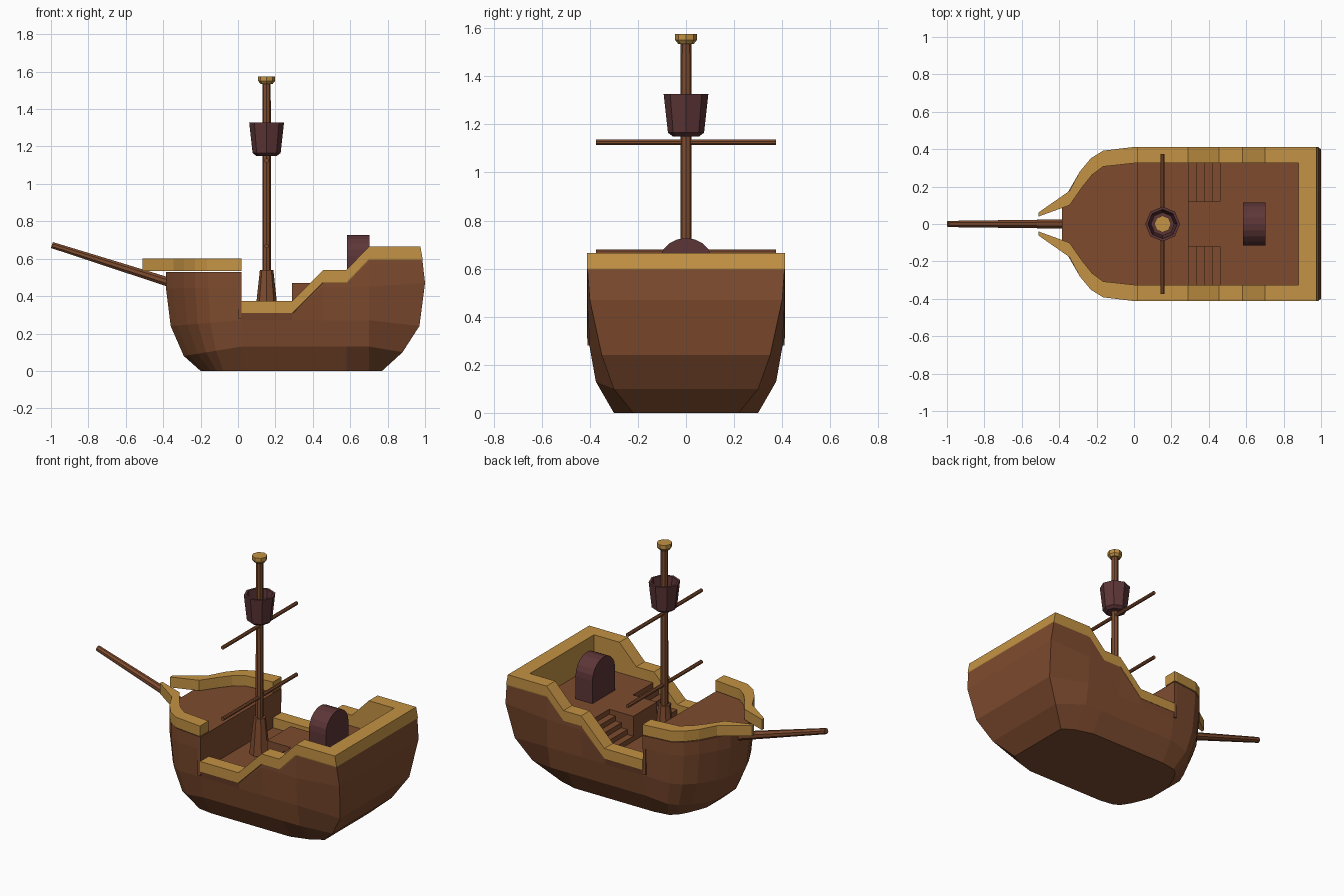
import bpy, bmesh, math
from mathutils import Vector

if "Cube" in bpy.data.objects:
    bpy.data.objects.remove(bpy.data.objects["Cube"])


def material(name, rgb):
    m = bpy.data.materials.new(name)
    m.diffuse_color = (*rgb, 1)
    m.use_nodes = True
    m.node_tree.nodes["Principled BSDF"].inputs["Base Color"].default_value = m.diffuse_color
    return m


WOOD = material("brown_wood", (0.21, 0.071, 0.028))
GOLD = material("golden_trim", (0.55, 0.29, 0.058))
MAROON = material("dark_maroon", (0.11, 0.036, 0.038))


def finish(name, bm, mat):
    bmesh.ops.remove_doubles(bm, verts=bm.verts, dist=0.0005)
    bmesh.ops.recalc_face_normals(bm, faces=bm.faces)
    me = bpy.data.meshes.new(name)
    bm.to_mesh(me)
    bm.free()
    me.materials.append(mat)
    ob = bpy.data.objects.new(name, me)
    bpy.context.collection.objects.link(ob)
    return ob


def box(name, x0, x1, y0, y1, z0, z1, mat):
    bm = bmesh.new()
    bmesh.ops.create_cube(bm, size=1)
    for v in bm.verts:
        v.co = (x0 + (v.co.x + .5) * (x1 - x0), y0 + (v.co.y + .5) * (y1 - y0),
                z0 + (v.co.z + .5) * (z1 - z0))
    return finish(name, bm, mat)


def loft(name, rings, mat, caps=True):
    """Skin closed rings of points."""
    bm = bmesh.new()
    rows = [[bm.verts.new(p) for p in r] for r in rings]
    n = len(rows[0])
    for a, b in zip(rows, rows[1:]):
        for i in range(n):
            j = (i + 1) % n
            bm.faces.new((a[i], a[j], b[j], b[i]))
    if caps:
        bm.faces.new(rows[0])
        bm.faces.new(rows[-1])
    return finish(name, bm, mat)


def turned(name, profile, x, mat, caps=True, n=8):
    """Lathe (radius, z) points around a vertical axis."""
    return loft(name, [[(x + r * math.cos(i * math.tau / n), r * math.sin(i * math.tau / n), z)
                        for i in range(n)] for r, z in profile], mat, caps)


def pole(name, a, b, r0, r1, mat, n=8):
    a, b = Vector(a), Vector(b)
    q = (b - a).to_track_quat('Z', 'Y')
    rings = [[p + q @ Vector((r * math.cos((i + .5) * math.tau / n),
                              r * math.sin((i + .5) * math.tau / n), 0)) for i in range(n)]
             for p, r in ((a, r0), (b, r1))]
    return loft(name, rings, mat)


# Hull: columns of points per station, lofted and mirrored
DECK, UPPER, FORE = .31, .47, .53
bow = [(-.385, .10), (-.35, .175), (-.29, .28), (-.23, .35), (-.16, .39), (.02, .41)]
sheer = [(.02, .31), (.29, .31), (.455, .475), (.58, .475), (.70, .60)]
widths = [.30, .375, .40, .41, .41]
bow_x = [-.2, -.29, -.36, -.385, -.385]
bow_z = [0, .08, .24, .44, FORE]
mid_z = [0, .13, .27, .45, FORE]
columns = []
for x, y in bow:
    t = (.02 - x) / .405
    columns.append([(.02 + t * (bow_x[k] - .02), y * widths[k] / .41,
                     mid_z[k] + t * (bow_z[k] - mid_z[k])) for k in range(5)])
for x, top in sheer:
    columns.append([(x, .265 if (x == .70 and k == 0) else widths[k],
                     top if k == 4 else min(mid_z[k], top)) for k in range(5)])
columns.append(list(zip([.77, .88, .97, 1.0, .985], [.22, .30, .35, .40, .41],
                        [0, .10, .24, .47, .60])))

bm = bmesh.new()
port = [[bm.verts.new(p) for p in c] for c in columns]
star = [[bm.verts.new((x, -y, z)) for x, y, z in c] for c in columns]
nb = len(bow)
for i in range(len(columns) - 1):
    a, b, c, d = port[i], port[i + 1], star[i], star[i + 1]
    if i != nb - 1:
        for k in range(4):
            bm.faces.new((a[k], a[k + 1], b[k + 1], b[k]))
            bm.faces.new((c[k], d[k], d[k + 1], c[k + 1]))
        bm.faces.new((a[0], b[0], d[0], c[0]))            # bottom
    if i < nb - 1:
        bm.faces.new((a[4], c[4], d[4], b[4]))            # foredeck
for e in (0, -1):                                         # stem and transom
    for k in range(4):
        bm.faces.new((port[e][k], star[e][k], star[e][k + 1], port[e][k + 1]))
# collapsed quads where the sheer is low are cleaned up here
bmesh.ops.dissolve_degenerate(bm, dist=0.0005, edges=bm.edges)
finish("hull", bm, WOOD)

# Decks, bulkhead and stairs
box("fore_bulkhead", 0, .02, -.409, .409, .28, FORE - .001, WOOD)
box("main_deck", .01, .47, -.335, .335, DECK - .03, DECK, WOOD)
box("upper_deck", .46, .90, -.335, .335, DECK - .03, UPPER, WOOD)
box("stair_landing", .29, .465, -.12, .12, DECK - .01, UPPER, WOOD)
for side, y0, y1 in (("port", .115, .33), ("starboard", -.33, -.115)):
    for i in range(4):
        box(f"{side}_step_{i + 1}", .29 + .0425 * i, .465, y0, y1, DECK - .01,
            DECK + .032 * (i + 1), WOOD)

# Aft rail: U-shaped bulwark with a gold inner wall down to the deck
half = []
for x, low in sheer:
    half.append([(x, .412, low), (x, .412, low + .065), (x, .325, low + .065), (x, .325, DECK - .01)])
half.append([(.987, .412, .60), (.975, .412, .665), (.88, .325, .665), (.88, .325, DECK - .01)])
mirrored = [[(x, -y, z) for x, y, z in r] for r in reversed(half)]
loft("aft_rail", half + mirrored, GOLD)

# Fore rails, flaring past the stem
outer = [(.02, .412), (0, .412), (-.165, .392), (-.23, .352), (-.29, .28), (-.345, .177), (-.51, .062)]
inner = [(.02, .325), (0, .325), (-.165, .307), (-.225, .262), (-.275, .20), (-.345, .10), (-.51, .04)]
for side, s in (("port", 1), ("starboard", -1)):
    loft(f"{side}_fore_rail",
         [[(ox, s * oy, FORE + .005), (ox, s * oy, .602), (ix, s * iy, .602), (ix, s * iy, FORE + .005)]
          for (ox, oy), (ix, iy) in zip(outer, inner)], GOLD)

# Arched cabin hatch on the upper deck
arch = [(.115, UPPER - .01)] + [(.115 * math.cos(a * math.pi / 10), .615 + .112 * math.sin(a * math.pi / 10))
                                for a in range(11)] + [(-.115, UPPER - .01)]
loft("arched_hatch", [[(x, y, z) for y, z in arch] for x in (.583, .703)], MAROON)

# Mast, lookout basket and spars
MX = .153
turned("mast_foot", [(.062, DECK - .01), (.036, .54)], MX, WOOD)
turned("mast", [(.023, .5), (.022, 1.55)], MX, WOOD)
turned("mast_cap", [(.033, 1.535), (.045, 1.55), (.045, 1.575)], MX, GOLD)
turned("lookout_basket", [(.02, 1.15), (.055, 1.15), (.075, 1.165), (.093, 1.327), (.078, 1.327),
                          (.062, 1.18), (.02, 1.18)], MX, MAROON, caps=False)
for label, z in (("upper", 1.125), ("lower", .668)):
    pole(f"{label}_yard", (MX, -.375, z), (MX, .375, z), .012, .012, WOOD)
pole("bowsprit", (-.34, 0, .465), (-.995, 0, .673), .027, .018, WOOD)
